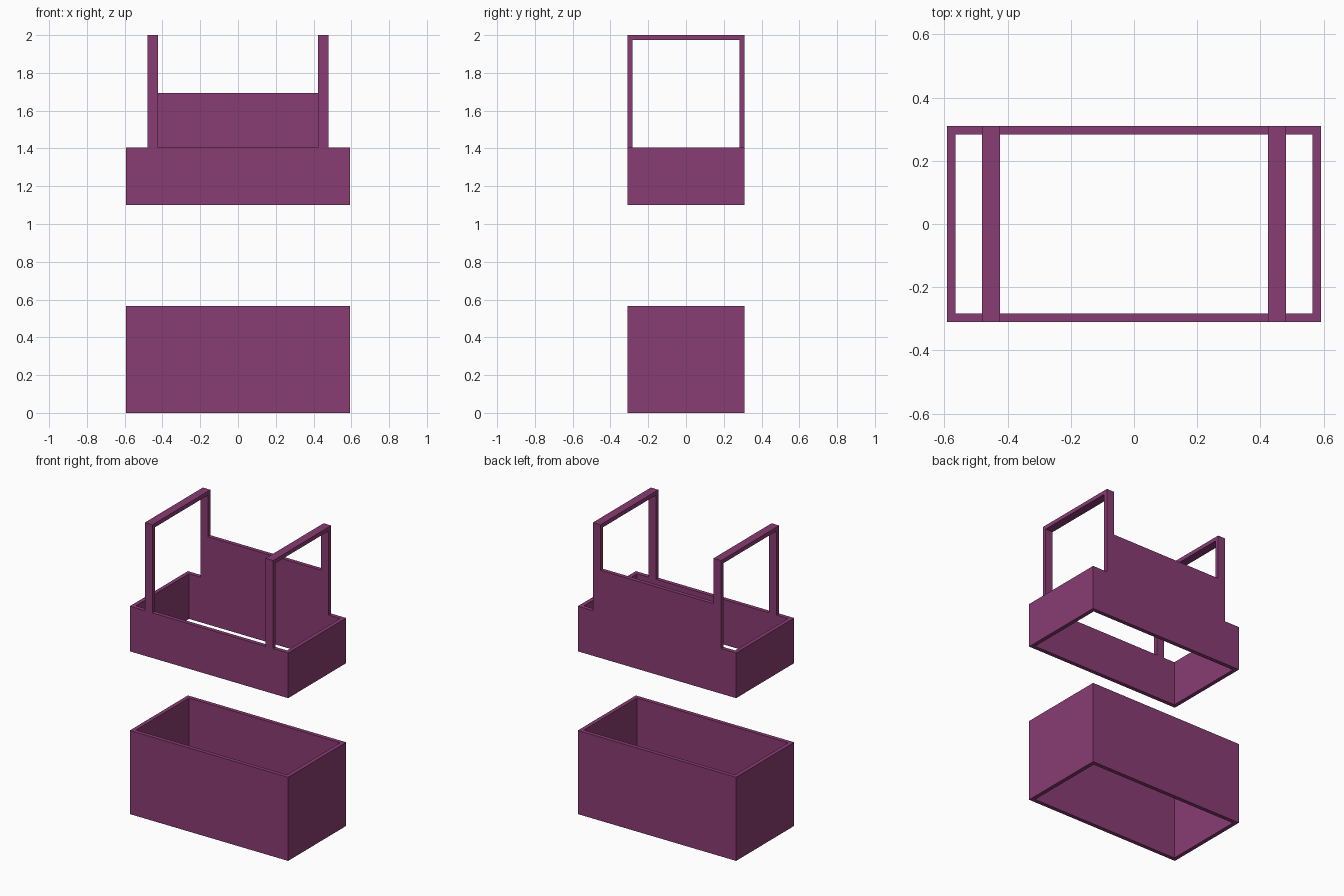
import bpy, bmesh
from mathutils import Vector

if "Cube" in bpy.data.objects:
    bpy.data.objects.remove(bpy.data.objects["Cube"])

mat = bpy.data.materials.new("plum")
mat.diffuse_color = (0.25, 0.045, 0.17, 1)
mat.use_nodes = True
mat.node_tree.nodes["Principled BSDF"].inputs["Base Color"].default_value = mat.diffuse_color

HX, HY, T = 0.592, 0.31, 0.027      # half length, half depth, wall thickness
RIM, TOP = 1.405, 2.0               # tray rim height, handle top
PX0, PX1 = 0.423, 0.48              # handle inner / outer x


def finish(name, bm):
    bmesh.ops.recalc_face_normals(bm, faces=bm.faces)
    me = bpy.data.meshes.new(name)
    bm.to_mesh(me)
    bm.free()
    me.materials.append(mat)
    ob = bpy.data.objects.new(name, me)
    bpy.context.collection.objects.link(ob)
    return ob


def extrude(bm, faces, vec):
    res = bmesh.ops.extrude_face_region(bm, geom=faces)
    verts = [g for g in res["geom"] if isinstance(g, bmesh.types.BMVert)]
    bmesh.ops.translate(bm, verts=verts, vec=Vector(vec))


def open_box(name, z0, z1):
    """Four walls with no top or bottom."""
    bm = bmesh.new()
    signs = [(-1, -1), (1, -1), (1, 1), (-1, 1)]
    outer = [bm.verts.new((sx * HX, sy * HY, z0)) for sx, sy in signs]
    inner = [bm.verts.new((sx * (HX - T), sy * (HY - T), z0)) for sx, sy in signs]
    ring = [bm.faces.new((outer[i], outer[(i + 1) % 4], inner[(i + 1) % 4], inner[i]))
            for i in range(4)]
    extrude(bm, ring, (0, 0, z1 - z0))
    return finish(name, bm)


def profile(name, points, x0, x1):
    """Extrude a y-z outline along x."""
    bm = bmesh.new()
    face = bm.faces.new([bm.verts.new((x0, y, z)) for y, z in points])
    extrude(bm, [face], (x1 - x0, 0, 0))
    return finish(name, bm)


# Hollow lower base and upper tray
open_box("lower_base", 0, 0.565)
open_box("upper_tray", 1.1, RIM)

# Arched handle frames standing on the tray rim
arch = [(-HY, RIM), (-HY, TOP), (HY, TOP), (HY, RIM),
        (HY - T, RIM), (HY - T, TOP - T), (T - HY, TOP - T), (T - HY, RIM)]
for side, x0, x1 in (("left", -PX1, -PX0), ("right", PX0, PX1)):
    profile(side + "_handle", arch, x0, x1)

# Raised back panel between the handles
back = [(HY - T, RIM), (HY, RIM), (HY, 1.693), (HY - T, 1.693)]
profile("back_panel", back, -PX0, PX0)
